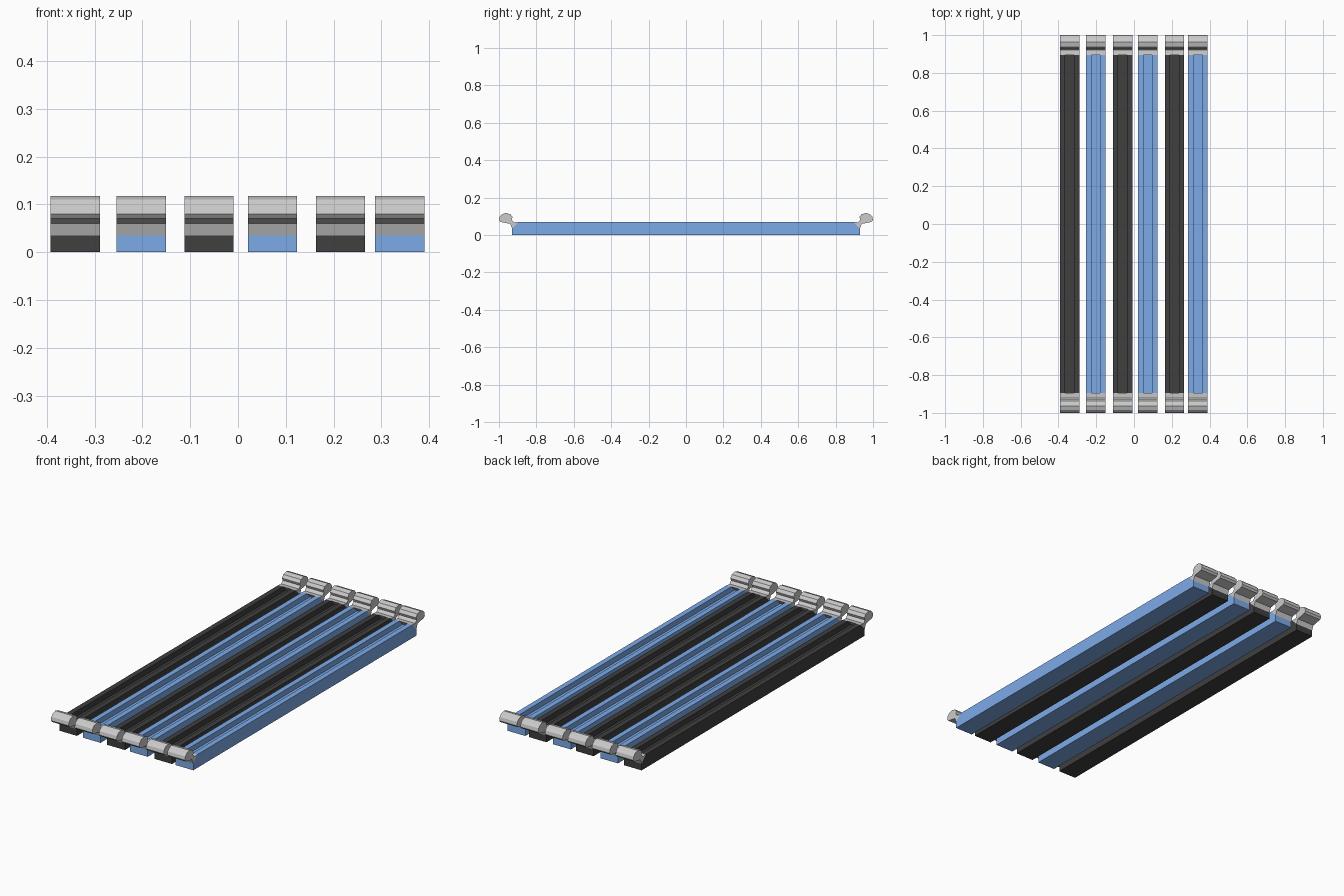
import bpy, bmesh

if "Cube" in bpy.data.objects:
    bpy.data.objects.remove(bpy.data.objects["Cube"])

W = 0.0515            # half width of every slat and clip
G = 0.0235            # half width of the groove
END, STEP, TOP, FLOOR = 0.93, 0.035, 0.07, 0.042
CENTRES = [-0.3405, -0.2025, -0.0605, 0.0725, 0.2145, 0.3385]


def material(name, rgb):
    m = bpy.data.materials.new(name)
    m.diffuse_color = (*rgb, 1)
    m.use_nodes = True
    m.node_tree.nodes["Principled BSDF"].inputs["Base Color"].default_value = m.diffuse_color
    return m


def finish(name, bm, x, mat=None):
    bmesh.ops.recalc_face_normals(bm, faces=bm.faces)
    mesh = bpy.data.meshes.new(name)
    bm.to_mesh(mesh)
    bm.free()
    ob = bpy.data.objects.new(name, mesh)
    ob.location.x = x
    bpy.context.collection.objects.link(ob)
    if mat:
        mesh.materials.append(mat)
    return ob


def loft(bm, a, b):
    n = len(a)
    for i in range(n):
        j = (i + 1) % n
        bm.faces.new((a[i], a[j], b[j], b[i]))


# Grooved slat with ends bevelled above the step
def slat(name, x, mat):
    section = [(-W, 0), (W, 0), (W, STEP), (W, TOP), (G, TOP), (G, FLOOR),
               (-G, FLOOR), (-G, TOP), (-W, TOP), (-W, STEP)]
    bm = bmesh.new()
    rings = []
    for s in (-1, 1):
        ring = [bm.verts.new((px, s * (END - max(0, pz - STEP)), pz))
                for px, pz in section]
        bm.faces.new((ring[0], ring[1], ring[2], ring[9]))
        bm.faces.new(ring[2:])
        rings.append(ring)
    loft(bm, *rings)
    finish(name, bm, x, mat)


# Hooked clip: side profile (y, z) swept across the slat width
CLIP = [(0.93, 0.035), (0.94, 0.06), (0.962, 0.064), (0.992, 0.07),
        (1.0, 0.08), (0.996, 0.098), (0.985, 0.11), (0.963, 0.118),
        (0.938, 0.111), (0.927, 0.095), (0.932, 0.082), (0.92, 0.068),
        (0.895, 0.07)]


def clip(name, x, side):
    bm = bmesh.new()
    rings = [[bm.verts.new((px, side * y, z)) for y, z in CLIP]
             for px in (-W, W)]
    for ring in rings:
        bm.faces.new(ring)
    loft(bm, *rings)
    finish(name, bm, x)


black = material("black", (0.05, 0.05, 0.05))
blue = material("blue", (0.2, 0.4, 0.8))

for i, x in enumerate(CENTRES):
    slat(f"slat_{i + 1}", x, blue if i % 2 else black)
    clip(f"front_clip_{i + 1}", x, -1)
    clip(f"back_clip_{i + 1}", x, 1)
